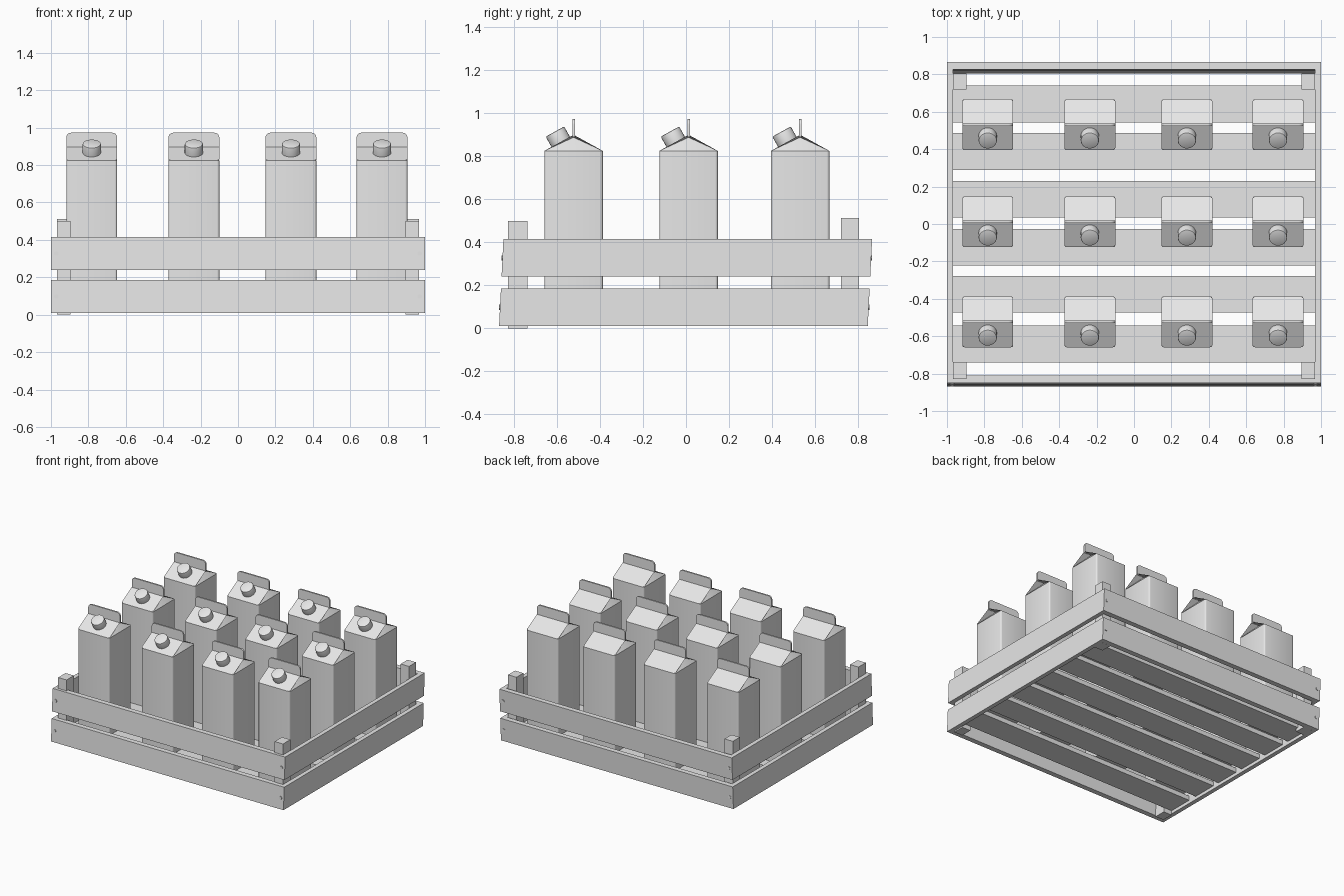
import bpy, bmesh, math
from mathutils import Matrix, Vector

cube = bpy.data.objects.get("Cube")
if cube:
    bpy.data.objects.remove(cube, do_unlink=True)

grey = bpy.data.materials.new("plain_grey")
grey.use_nodes = True
grey.diffuse_color = (0.8, 0.8, 0.8, 1)
grey.node_tree.nodes["Principled BSDF"].inputs["Base Color"].default_value = (0.8, 0.8, 0.8, 1)


def finish(name, bm):
    """Turn a bmesh into a named, coloured object."""
    bmesh.ops.recalc_face_normals(bm, faces=bm.faces)
    mesh = bpy.data.meshes.new(name)
    bm.to_mesh(mesh)
    bm.free()
    mesh.materials.append(grey)
    obj = bpy.data.objects.new(name, mesh)
    bpy.context.collection.objects.link(obj)
    return obj


def box(name, xs, ys, zs, lean=0.0):
    """Box from its ranges; lean shifts y with height."""
    bm = bmesh.new()
    bmesh.ops.create_cube(bm, size=1)
    for v in bm.verts:
        p = [r[0] if c < 0 else r[1] for r, c in zip((xs, ys, zs), v.co)]
        p[1] += lean * p[2]
        v.co = p
    return finish(name, bm)


# Crate walls: two rows of slightly leaning boards, nailed at the corners
LEAN, BACK, FRONT, WOOD = 0.05, 0.845, -0.87, 0.04
for row, z0, z1 in (("lower", 0.01, 0.185), ("upper", 0.24, 0.415)):
    box(row + "_front_board", (-1, 1), (FRONT, FRONT + WOOD), (z0, z1), LEAN)
    box(row + "_back_board", (-1, 1), (BACK - WOOD, BACK), (z0, z1), LEAN)
    for side, s in (("left", 1), ("right", -1)):
        box(f"{row}_{side}_board", sorted((s * 0.967, s)),
            (FRONT + WOOD, BACK - WOOD), (z0, z1), LEAN)
        for end, y in (("front", FRONT), ("back", BACK)):
            zc = (z0 + z1) / 2
            bm = bmesh.new()
            bmesh.ops.create_cone(
                bm, cap_ends=True, segments=10, radius1=0.012, radius2=0.012, depth=0.008,
                matrix=Matrix.Translation((s * 0.972, y + LEAN * zc, zc))
                @ Matrix.Rotation(math.pi / 2, 4, 'X'))
            finish(f"{row}_{end}_{side}_nail", bm)

# Corner posts
for side, s in (("left", 1), ("right", -1)):
    xs = sorted((s * 0.895, s * 0.967))
    box(f"front_{side}_post", xs, (-0.828, -0.738), (0, 0.5))
    box(f"back_{side}_post", xs, (0.72, 0.805), (0.01, 0.512))

# Floor slats
for i, y in enumerate((-0.642, -0.375, -0.125, 0.132, 0.388, 0.642)):
    box(f"floor_slat_{i + 1}", (-0.967, 0.967), (y - 0.098, y + 0.098), (0.035, 0.07))

# Carton measures
HALF, BASE, EAVE, RIDGE, TOP = 0.136, 0.07, 0.825, 0.9, 0.973


def carton_body():
    bm = bmesh.new()
    ring = [(-1, -1), (1, -1), (1, 1), (-1, 1)]
    low, high = [[bm.verts.new((x * HALF, y * HALF, z)) for x, y in ring] for z in (BASE, EAVE)]
    bm.faces.new(low)
    walls = [bm.faces.new((low[i], low[(i + 1) % 4], high[(i + 1) % 4], high[i])) for i in range(4)]
    ridge = [bm.verts.new((s * HALF, 0, RIDGE)) for s in (-1, 1)]
    fold = [bm.verts.new((s * HALF * 0.55, 0, RIDGE - 0.012)) for s in (-1, 1)]
    # Sloping roof panels
    bm.faces.new((high[0], high[1], ridge[1], ridge[0]))
    bm.faces.new((high[2], high[3], ridge[0], ridge[1]))
    # Gables folded inward under the roof
    for e, (a, b) in enumerate(((high[3], high[0]), (high[1], high[2]))):
        bm.faces.new((a, b, fold[e]))
        bm.faces.new((a, fold[e], ridge[e]))
        bm.faces.new((b, ridge[e], fold[e]))
    bmesh.ops.recalc_face_normals(bm, faces=bm.faces)
    # Rounded upright edges
    upright = [e for e in bm.edges
               if abs(e.verts[0].co.z - e.verts[1].co.z) > 0.5]
    bmesh.ops.bevel(bm, geom=upright, offset=0.012, segments=3, profile=0.5, affect='EDGES')
    return finish("carton_body", bm)


def carton_fin():
    """Sealed upright strip along the ridge, rounded at its upper corners."""
    r, half_t = 0.025, 0.006
    outline = [(-HALF, RIDGE - 0.01), (HALF, RIDGE - 0.01)]
    for s, turn in ((1, 0), (-1, math.pi / 2)):
        for k in range(5):
            a = turn + k * math.pi / 8
            outline.append((s * (HALF - r) + r * math.cos(a), TOP - r + r * math.sin(a)))
    bm = bmesh.new()
    face = bm.faces.new([bm.verts.new((x, -half_t, z)) for x, z in outline])
    new = bmesh.ops.extrude_face_region(bm, geom=[face])["geom"]
    bmesh.ops.translate(bm, vec=(0, 2 * half_t, 0),
                        verts=[v for v in new if isinstance(v, bmesh.types.BMVert)])
    return finish("carton_fin", bm)


def carton_cap():
    """Round screw cap standing square to the front roof panel."""
    tilt = math.atan2(RIDGE - EAVE, HALF)
    normal = Vector((0, -math.sin(tilt), math.cos(tilt)))
    foot = Vector((0, -0.06, RIDGE - 0.06 * math.tan(tilt)))
    bm = bmesh.new()
    bmesh.ops.create_cone(bm, cap_ends=True, segments=24, radius1=0.049, radius2=0.049, depth=0.06)
    rim = [e for e in bm.edges if all(v.co.z > 0 for v in e.verts)]
    bmesh.ops.bevel(bm, geom=rim, offset=0.006, segments=2, profile=0.5, affect='EDGES')
    bm.transform(Matrix.Translation(foot + normal * 0.025) @ Matrix.Rotation(tilt, 4, 'X'))
    return finish("carton_cap", bm)


# One carton, shaded smooth over its small roundings, then repeated in rows
parts = [carton_body(), carton_fin(), carton_cap()]
bpy.ops.object.select_all(action='DESELECT')
for p in parts:
    p.select_set(True)
bpy.context.view_layer.objects.active = parts[0]
bpy.ops.object.shade_smooth_by_angle(angle=math.radians(35))

spots = [(x, y) for y in (-0.523, 0.012, 0.531) for x in (-0.782, -0.236, 0.283, 0.77)]
for n, (x, y) in enumerate(spots):
    for part in parts:
        obj = part if n == 0 else part.copy()
        if n:
            bpy.context.collection.objects.link(obj)
        obj.location = (x, y, 0)
